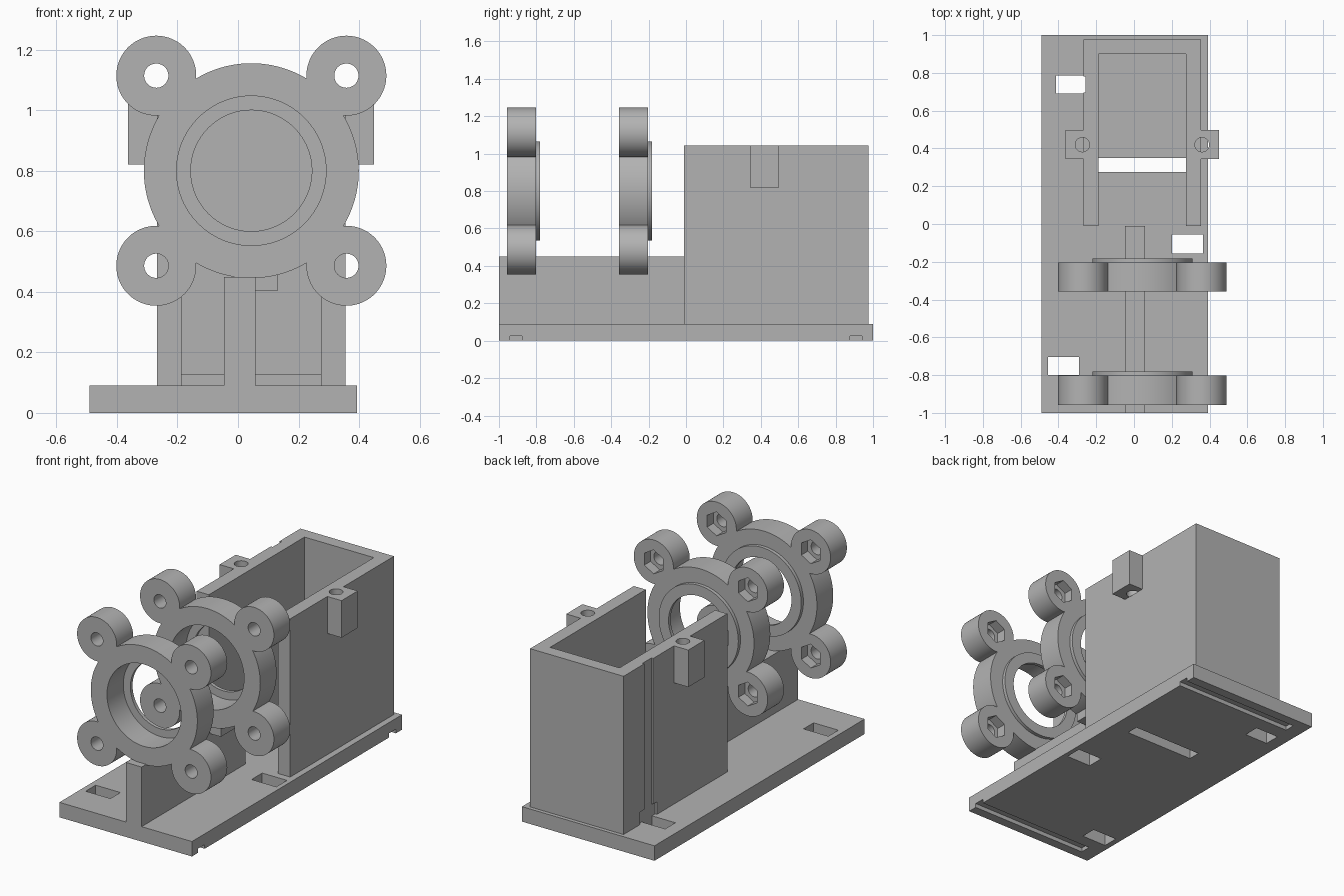
import bpy, bmesh, math
from mathutils import Matrix, Vector

if "Cube" in bpy.data.objects:
    bpy.data.objects.remove(bpy.data.objects["Cube"])

grey = bpy.data.materials.new("matte_grey")
grey.diffuse_color = (0.45, 0.45, 0.45, 1)
grey.use_nodes = True
grey.node_tree.nodes["Principled BSDF"].inputs["Base Color"].default_value = grey.diffuse_color


def new_object(name, bm):
    mesh = bpy.data.meshes.new(name)
    bmesh.ops.recalc_face_normals(bm, faces=bm.faces)
    bm.to_mesh(mesh)
    bm.free()
    mesh.materials.append(grey)
    ob = bpy.data.objects.new(name, mesh)
    bpy.context.collection.objects.link(ob)
    return ob


def box(name, x, y, z):
    bm = bmesh.new()
    size = Vector((x[1] - x[0], y[1] - y[0], z[1] - z[0], 1))
    mid = Vector((sum(x) / 2, sum(y) / 2, sum(z) / 2))
    bmesh.ops.create_cube(bm, size=1, matrix=Matrix.Translation(mid) @ Matrix.Diagonal(size))
    return new_object(name, bm)


def cyl(name, axis, u, v, r, span, segs=96):
    """Cylinder along y (u=x, v=z) or along z (u=x, v=y)."""
    bm = bmesh.new()
    mid = sum(span) / 2
    if axis == 'y':
        m = Matrix.Translation((u, mid, v)) @ Matrix.Rotation(math.pi / 2, 4, 'X')
    else:
        m = Matrix.Translation((u, v, mid))
    bmesh.ops.create_cone(bm, cap_ends=True, segments=segs, radius1=r, radius2=r,
                          depth=span[1] - span[0], matrix=m)
    return new_object(name, bm)


def combine(ob, others, op):
    """Apply booleans to ob and remove the helper solids."""
    for o in others:
        o.hide_render = True
        mod = ob.modifiers.new("bool", 'BOOLEAN')
        mod.operation, mod.object, mod.solver = op, o, 'EXACT'
    dg = bpy.context.evaluated_depsgraph_get()
    mesh = bpy.data.meshes.new_from_object(ob.evaluated_get(dg))
    ob.modifiers.clear()
    ob.data = mesh
    for o in others:
        bpy.data.objects.remove(o)
    return ob


# Base plate with strap slots, wide slot and underside grooves
base = box("base_plate", (-0.49, 0.393), (-1, 1), (0, 0.09))
slots = [((-0.455, -0.29), (-0.80, -0.705)), ((0.20, 0.365), (-0.157, -0.055)),
         ((-0.412, -0.256), (0.69, 0.787)), ((-0.187, 0.275), (0.275, 0.35))]
cuts = [box("cut", x, y, (-0.1, 0.3)) for x, y in slots]
cuts += [box("cut", (-0.40, 0.6), (s * 0.91 - 0.032, s * 0.91 + 0.032), (-0.1, 0.025))
         for s in (-1, 1)]
combine(base, cuts, 'DIFFERENCE')

# Open-fronted box with screw tabs
case = box("open_box", (-0.268, 0.355), (-0.01, 0.977), (0.09, 1.043))
combine(case, [box("tabs", (-0.363, 0.45), (0.343, 0.497), (0.82, 1.043))], 'UNION')
cuts = [box("cut", (-0.187, 0.275), (-0.5, 0.90), (0, 1.3)),
        box("cut", (-0.4, -0.256), (0.695, 0.78), (0, 1.3)),
        box("cut", (-0.4, -0.256), (0.66, 0.82), (0, 0.165))]
cuts += [cyl("cut", 'z', x, 0.42, 0.038, (0.82, 1.2), 48) for x in (-0.273, 0.36)]
combine(case, cuts, 'DIFFERENCE')

# Raised floor behind the wide slot
floor = box("box_floor", (-0.19, 0.278), (0.35, 0.905), (0.085, 0.127))

# Central spine carrying the rings
spine = box("spine", (-0.047, 0.058), (-1, -0.01), (0.085, 0.449))

# Two bearing rings with four screw lobes each
CX, CZ, OFF = 0.044, 0.80, 0.314
rings = []
for name, y0 in (("front_ring", -0.957), ("rear_ring", -0.358)):
    y1 = y0 + 0.155
    ring = cyl(name, 'y', CX, CZ, 0.355, (y0, y1), 128)
    corners = [(CX + sx * OFF, CZ + sz * OFF) for sx in (-1, 1) for sz in (-1, 1)]
    parts = [cyl("lobe", 'y', x, z, 0.132, (y0, y1)) for x, z in corners]
    parts.append(cyl("lip", 'y', CX, CZ, 0.265, (y0 + 0.05, y1 + 0.021)))
    combine(ring, parts, 'UNION')
    cuts = [cyl("bore", 'y', CX, CZ, 0.247, (y0 - 0.1, y1)),
            cyl("lip_bore", 'y', CX, CZ, 0.20, (y0 - 0.2, y1 + 0.2))]
    for x, z in corners:
        cuts.append(cyl("hole", 'y', x, z, 0.04, (y0 - 0.1, y1 + 0.1), 48))
        cuts.append(cyl("nut_pocket", 'y', x, z, 0.072, (y1 - 0.06, y1 + 0.15), 6))
    rings.append(combine(ring, cuts, 'DIFFERENCE'))

# Small block under the rear ring
block = box("ring_block", (0.05, 0.131), (-0.35, -0.21), (0.402, 0.475))

# Smooth the round parts, keep hard edges sharp
for ob in rings + [case]:
    bpy.ops.object.select_all(action='DESELECT')
    ob.select_set(True)
    bpy.context.view_layer.objects.active = ob
    bpy.ops.object.shade_smooth_by_angle(angle=math.radians(30))
